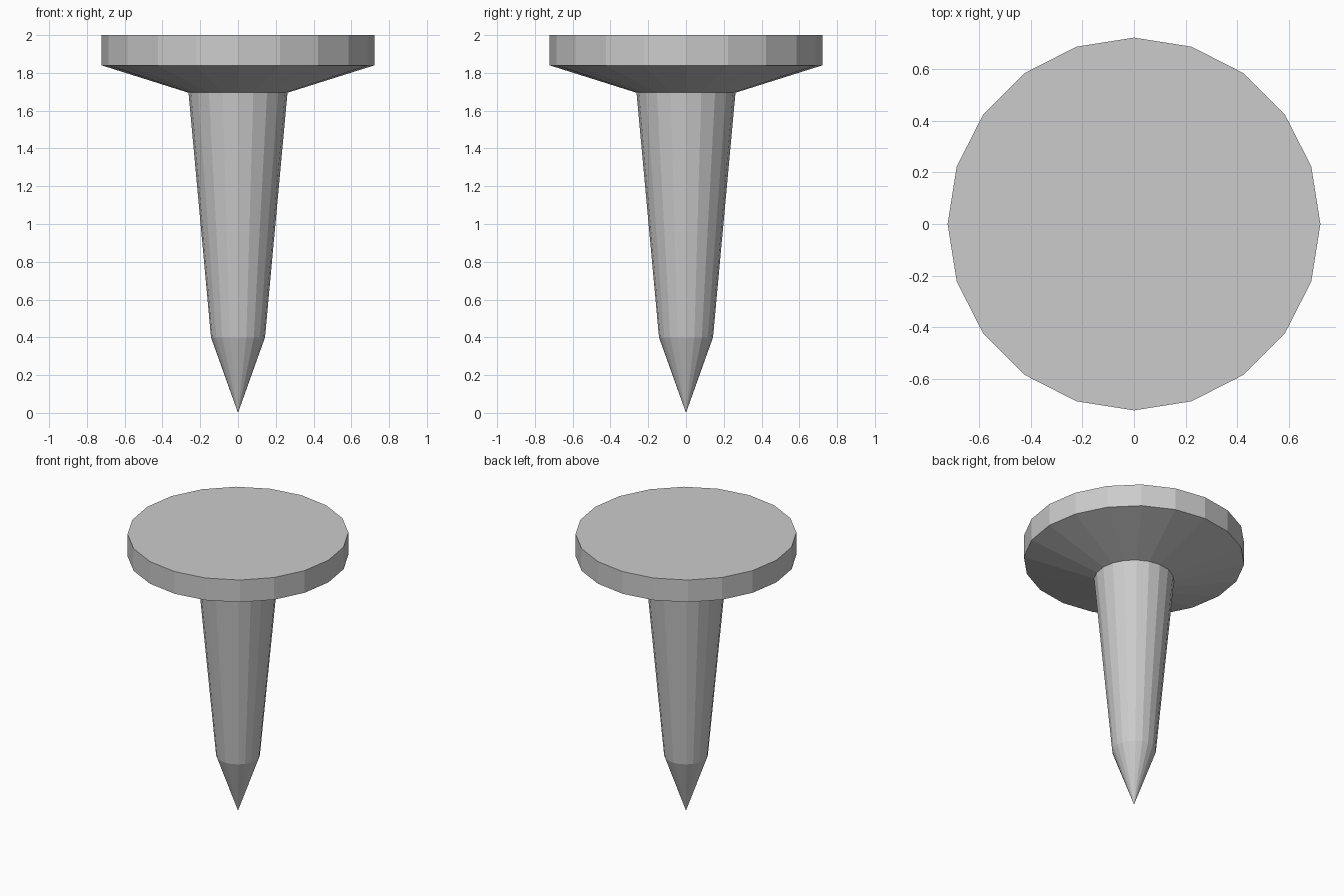
import bpy
import bmesh
import math

if "Cube" in bpy.data.objects:
    bpy.data.objects.remove(bpy.data.objects["Cube"])

SIDES = 20


def lathe(name, profile):
    """Revolve (radius, z) points about z; radius 0 makes a single pole vertex."""
    bm = bmesh.new()
    rings = []
    for r, z in profile:
        count = SIDES if r > 0 else 1
        rings.append([bm.verts.new((r * math.cos(math.tau * i / SIDES),
                                    r * math.sin(math.tau * i / SIDES), z))
                      for i in range(count)])
    for low, high in zip(rings, rings[1:]):
        for i in range(SIDES):
            j = (i + 1) % SIDES
            if len(low) == 1:
                bm.faces.new((low[0], high[j], high[i]))
            else:
                bm.faces.new((low[i], low[j], high[j], high[i]))
    # Flat lid on the last ring if it is the top of the model
    if profile[-1][1] >= 2.0:
        bm.faces.new(rings[-1])
    mesh = bpy.data.meshes.new(name)
    bm.to_mesh(mesh)
    bm.free()
    obj = bpy.data.objects.new(name, mesh)
    bpy.context.collection.objects.link(obj)
    return obj


# Tapered shaft with a sharp point, open where it meets the head
lathe("shaft", [(0, 0), (0.143, 0.40), (0.262, 1.695)])

# Broad head: sloped underside, straight rim, flat top
lathe("head", [(0.262, 1.695), (0.722, 1.84), (0.722, 2.0)])
